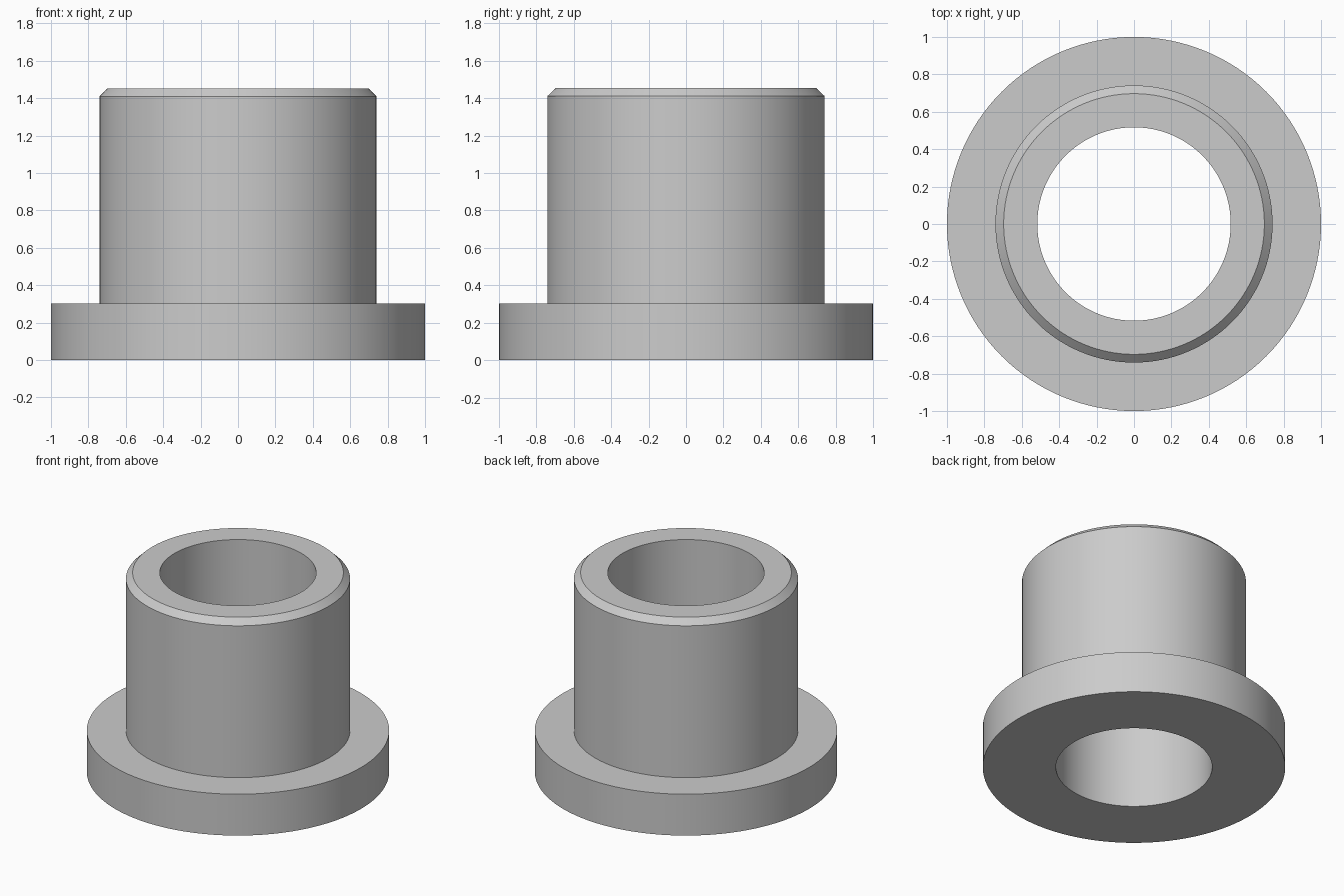
import bpy
import math

cube = bpy.data.objects.get("Cube")
if cube:
    bpy.data.objects.remove(cube, do_unlink=True)

SEGMENTS = 128
BORE, FLANGE, BARREL, RIM = 0.517, 1.0, 0.741, 0.697
FLANGE_TOP, CHAMFER_START, TOP = 0.302, 1.41, 1.453

# Plain grey metal
grey = bpy.data.materials.new("plain grey")
grey.use_nodes = True
colour = (0.6, 0.6, 0.6, 1.0)
grey.diffuse_color = colour
grey.node_tree.nodes["Principled BSDF"].inputs["Base Color"].default_value = colour


def lathe(name, profile):
    """Revolve a closed (radius, height) outline around the z axis."""
    n = len(profile)
    verts, faces = [], []
    for s in range(SEGMENTS):
        a = math.tau * s / SEGMENTS
        verts += [(r * math.cos(a), r * math.sin(a), z) for r, z in profile]
        here, there = s * n, (s + 1) % SEGMENTS * n
        for i in range(n):
            j = (i + 1) % n
            faces.append((here + i, there + i, there + j, here + j))
    mesh = bpy.data.meshes.new(name)
    mesh.from_pydata(verts, [], faces)
    mesh.materials.append(grey)
    obj = bpy.data.objects.new(name, mesh)
    bpy.context.collection.objects.link(obj)
    return obj


# Flanged sleeve with a through bore and a chamfered top rim
bushing = lathe("flanged_bushing", [
    (BORE, 0), (FLANGE, 0), (FLANGE, FLANGE_TOP), (BARREL, FLANGE_TOP),
    (BARREL, CHAMFER_START), (RIM, TOP), (BORE, TOP)])

# Smooth round walls, crisp rims
bpy.ops.object.select_all(action='DESELECT')
bushing.select_set(True)
bpy.context.view_layer.objects.active = bushing
bpy.ops.object.shade_smooth_by_angle(angle=math.radians(30))
